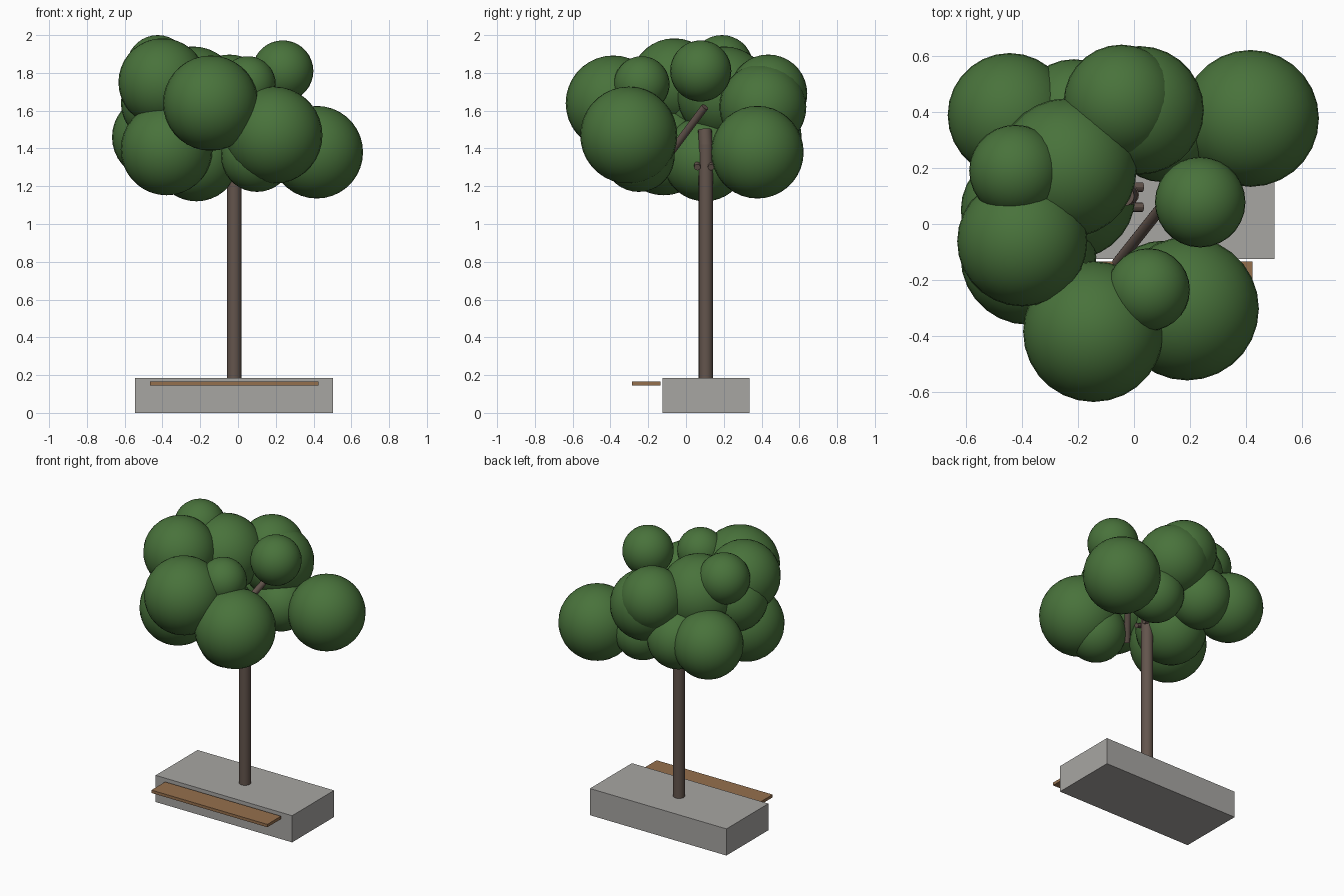
import bpy, bmesh
from mathutils import Vector

if "Cube" in bpy.data.objects:
    bpy.data.objects.remove(bpy.data.objects["Cube"])


def material(name, rgb):
    m = bpy.data.materials.new(name)
    m.diffuse_color = (*rgb, 1)
    m.use_nodes = True
    m.node_tree.nodes["Principled BSDF"].inputs["Base Color"].default_value = m.diffuse_color
    return m


GREEN = material("leaf green", (0.066, 0.17, 0.044))
BARK = material("bark brown", (0.125, 0.09, 0.073))
STONE = material("stone grey", (0.39, 0.38, 0.365))
WOOD = material("bench wood", (0.30, 0.16, 0.075))


def add_object(name, bm, mat, smooth=False):
    mesh = bpy.data.meshes.new(name)
    bm.to_mesh(mesh)
    bm.free()
    mesh.materials.append(mat)
    ob = bpy.data.objects.new(name, mesh)
    bpy.context.collection.objects.link(ob)
    if smooth:
        bpy.ops.object.select_all(action='DESELECT')
        ob.select_set(True)
        bpy.context.view_layer.objects.active = ob
        bpy.ops.object.shade_smooth_by_angle()
    return ob


def box(name, lo, hi, mat):
    bm = bmesh.new()
    bmesh.ops.create_cube(bm, size=1)
    lo, hi = Vector(lo), Vector(hi)
    for v in bm.verts:
        v.co = (lo + hi) / 2 + v.co * (hi - lo)
    return add_object(name, bm, mat)


def limb(name, start, end, radius, sides=16):
    """Round limb between two points."""
    a, b = Vector(start), Vector(end)
    bm = bmesh.new()
    bmesh.ops.create_cone(bm, cap_ends=True, segments=sides, radius1=radius,
                          radius2=radius, depth=(b - a).length)
    rot = Vector((0, 0, 1)).rotation_difference(b - a)
    for v in bm.verts:
        v.co = (a + b) / 2 + rot @ v.co
    return add_object(name, bm, BARK, True)


def leaf_ball(name, x, y, z, r):
    bm = bmesh.new()
    bmesh.ops.create_uvsphere(bm, u_segments=28, v_segments=18, radius=r)
    bmesh.ops.translate(bm, vec=(x, y, z), verts=bm.verts)
    return add_object(name, bm, GREEN, True)


# Planter block and bench plank
box("planter", (-0.545, -0.125, 0), (0.503, 0.335, 0.185), STONE)
box("bench_plank", (-0.465, -0.285, 0.145), (0.425, -0.135, 0.165), WOOD)

# Trunk and branches
limb("trunk", (-0.02, 0.105, 0.18), (-0.02, 0.105, 1.42), 0.038)
limb("trunk_top", (-0.02, 0.105, 1.40), (-0.035, 0.10, 1.50), 0.036)
limb("long_branch", (-0.06, -0.14, 1.30), (0.13, 0.10, 1.62), 0.02)
for i, y in enumerate((0.06, 0.132)):
    limb(f"side_branch_{i + 1}", (0.03, y, 1.30), (-0.25, y, 1.40), 0.017, 12)

# Foliage: x, y, z, radius
CROWN = [
    (-0.445, 0.39, 1.46, 0.222),
    (0.417, 0.378, 1.38, 0.245),
    (-0.045, 0.435, 1.69, 0.207),
    (0.02, 0.407, 1.62, 0.23),
    (-0.215, 0.39, 1.445, 0.20),
    (-0.24, 0.20, 1.69, 0.25),
    (-0.425, 0.19, 1.835, 0.165),
    (-0.40, -0.062, 1.75, 0.233),
    (-0.145, -0.385, 1.64, 0.252),
    (0.19, -0.303, 1.47, 0.257),
    (0.052, -0.235, 1.74, 0.148),
    (0.237, 0.078, 1.81, 0.162),
    (-0.378, -0.118, 1.395, 0.243),
    (-0.22, 0.10, 1.345, 0.225),
    (0.10, 0.33, 1.38, 0.18),
    (0.10, -0.25, 1.36, 0.19),
    (-0.41, 0.05, 1.64, 0.21),
]
for i, ball in enumerate(CROWN):
    leaf_ball(f"foliage_{i + 1}", *ball)
